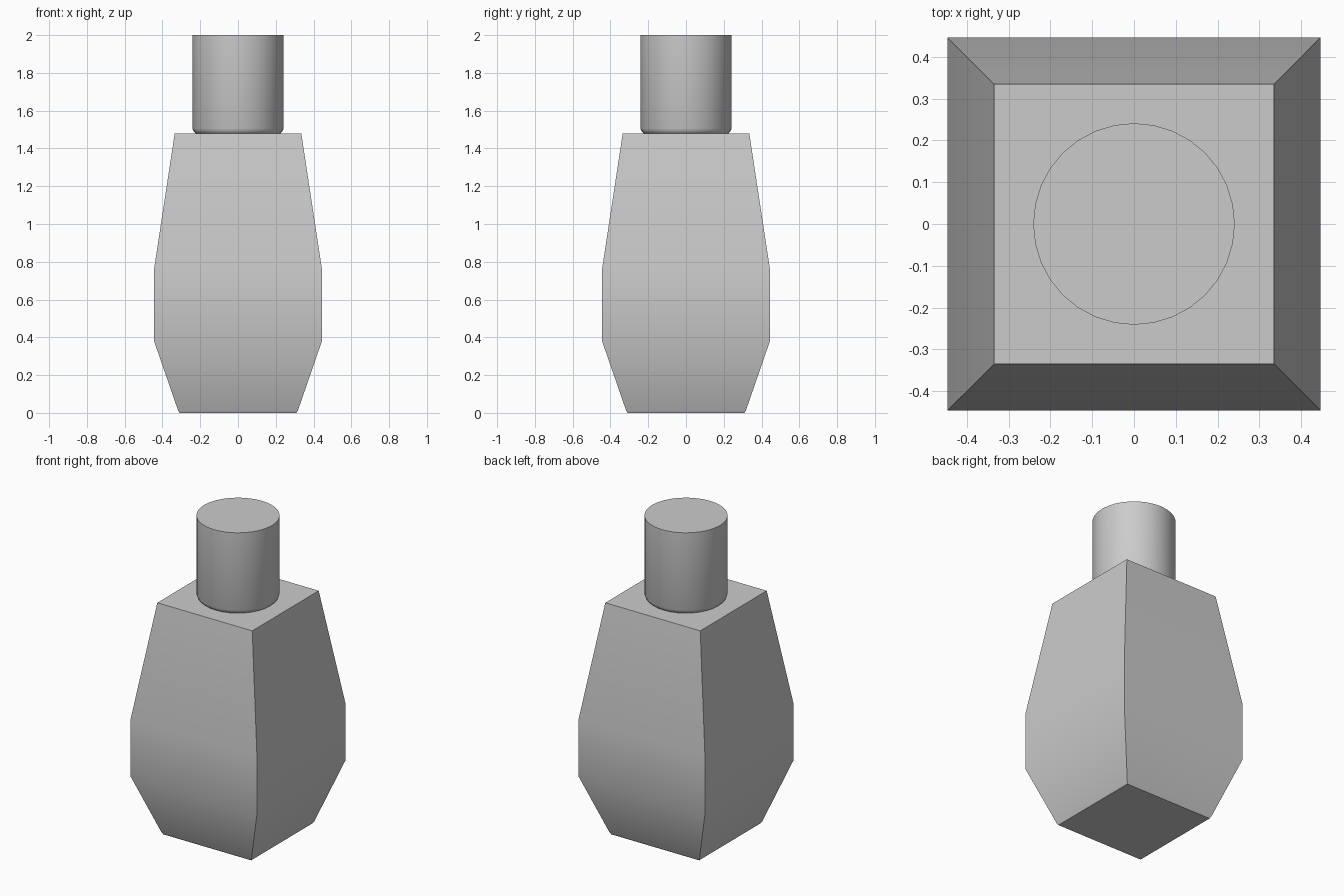
import bpy, bmesh
from math import sin, cos, pi, radians, sqrt

if "Cube" in bpy.data.objects:
    bpy.data.objects.remove(bpy.data.objects["Cube"])


def loft(name, profile, sides, phase=0.0, scale=1.0):
    """Stack regular polygon rings given as (radius, z), capped at both ends."""
    bm = bmesh.new()
    rings = []
    for r, z in profile:
        angles = [phase + 2 * pi * i / sides for i in range(sides)]
        rings.append([bm.verts.new((r * scale * cos(a), r * scale * sin(a), z)) for a in angles])
    for low, high in zip(rings, rings[1:]):
        for i in range(sides):
            j = (i + 1) % sides
            bm.faces.new((low[i], low[j], high[j], high[i]))
    bm.faces.new(rings[0][::-1])
    bm.faces.new(rings[-1])
    mesh = bpy.data.meshes.new(name)
    bm.to_mesh(mesh)
    bm.free()
    obj = bpy.data.objects.new(name, mesh)
    bpy.context.collection.objects.link(obj)
    bpy.ops.object.select_all(action='DESELECT')
    obj.select_set(True)
    bpy.context.view_layer.objects.active = obj
    bpy.ops.object.shade_smooth_by_angle(angle=radians(40))
    return obj


# Square bottle body: half-widths by height, flat sides facing the axes
loft("bottle_body",
     [(0.31, 0.0), (0.317, 0.012), (0.446, 0.385), (0.446, 0.75), (0.335, 1.48)],
     4, pi / 4, sqrt(2))

# Round cap with a chamfered lower rim
loft("bottle_cap", [(0.225, 1.48), (0.234, 1.488), (0.241, 1.505), (0.241, 2.0)], 32)
